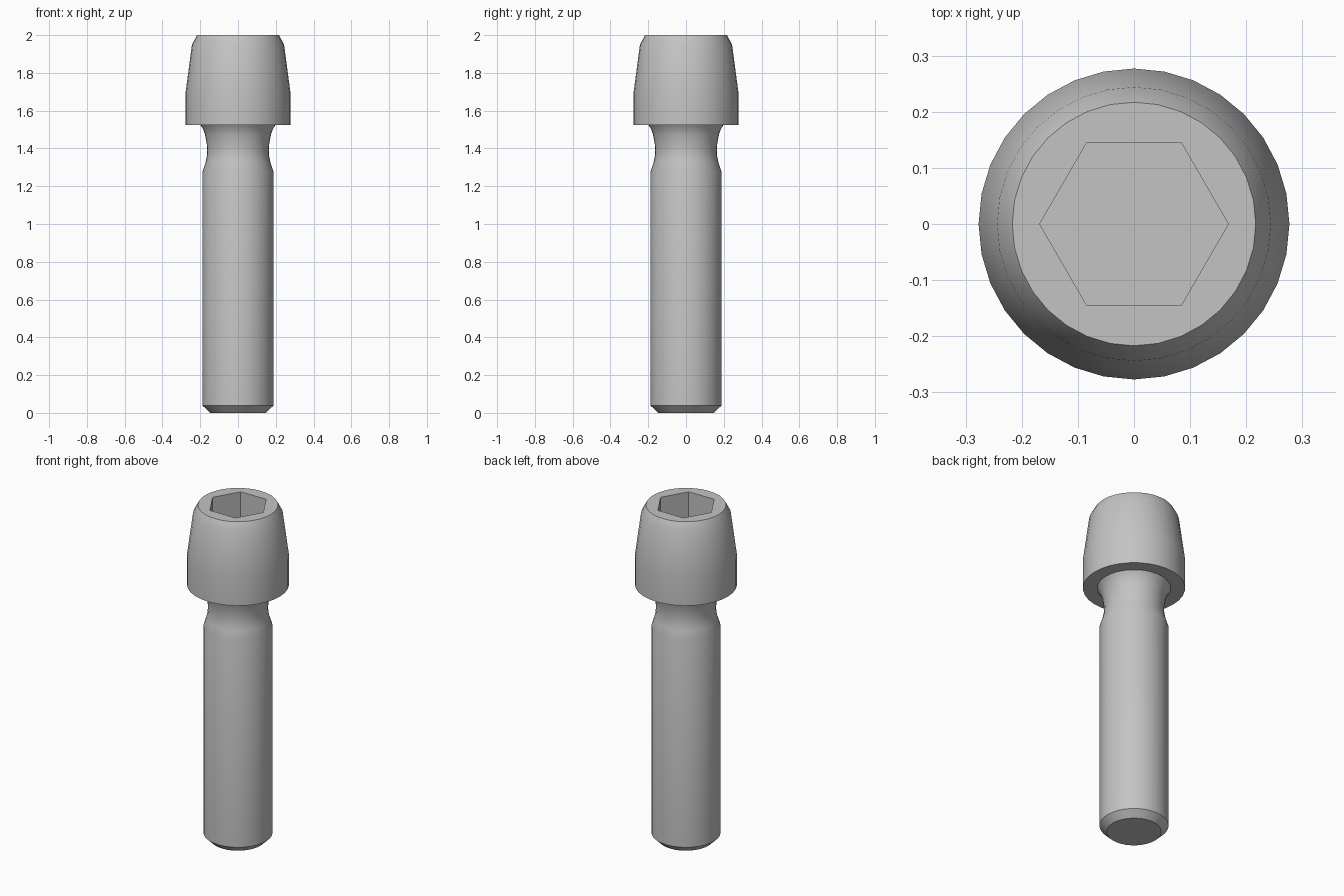
import bpy, bmesh
from math import cos, sin, pi, radians

SIDES = 32

cube = bpy.data.objects.get("Cube")
if cube:
    bpy.data.objects.remove(cube, do_unlink=True)

steel = bpy.data.materials.new("grey_steel")
steel.use_nodes = True
grey = (0.55, 0.55, 0.55, 1)
steel.diffuse_color = grey
steel.node_tree.nodes["Principled BSDF"].inputs["Base Color"].default_value = grey


def ring(bm, radius, z, count=SIDES):
    return [bm.verts.new((radius * cos(2 * pi * i / count),
                          radius * sin(2 * pi * i / count), z)) for i in range(count)]


def skin(bm, lower, upper):
    n = len(lower)
    for i in range(n):
        j = (i + 1) % n
        bm.faces.new((lower[i], lower[j], upper[j], upper[i]))


def revolve(bm, profile):
    rings = [ring(bm, r, z) for r, z in profile]
    for a, b in zip(rings, rings[1:]):
        skin(bm, a, b)
    return rings


def loop_edges(bm, loop):
    return [bm.edges.get((v, loop[(i + 1) % len(loop)])) for i, v in enumerate(loop)]


def finish(bm, name):
    mesh = bpy.data.meshes.new(name)
    bm.normal_update()
    bm.to_mesh(mesh)
    bm.free()
    mesh.materials.append(steel)
    obj = bpy.data.objects.new(name, mesh)
    bpy.context.collection.objects.link(obj)
    bpy.ops.object.select_all(action='DESELECT')
    obj.select_set(True)
    bpy.context.view_layer.objects.active = obj
    bpy.ops.object.shade_smooth_by_angle(angle=radians(32))
    return obj


# Shank: chamfered tip, straight body, waisted neck flaring into the head
bm = bmesh.new()
rings = revolve(bm, [(0.148, 0), (0.187, 0.038), (0.187, 1.28), (0.172, 1.325),
                     (0.165, 1.36), (0.163, 1.39), (0.166, 1.43),
                     (0.175, 1.475), (0.186, 1.505), (0.2, 1.525)])
bm.faces.new(rings[0][::-1])
finish(bm, "shank")

# Head: flat underside, tapered wall, rounded shoulder and hexagonal socket
bm = bmesh.new()
rings = revolve(bm, [(0.2, 1.525), (0.277, 1.525), (0.277, 1.7),
                     (0.244, 1.95), (0.217, 2.0)])
floor = ring(bm, 0.168, 1.76, 6)
rim = ring(bm, 0.168, 2.0, 6)
skin(bm, rim, floor)
bm.faces.new(floor)
bmesh.ops.triangle_fill(bm, use_beauty=True, normal=(0, 0, 1),
                        edges=loop_edges(bm, rings[-1]) + loop_edges(bm, rim))
bmesh.ops.recalc_face_normals(bm, faces=bm.faces[:])
finish(bm, "socket_head")
